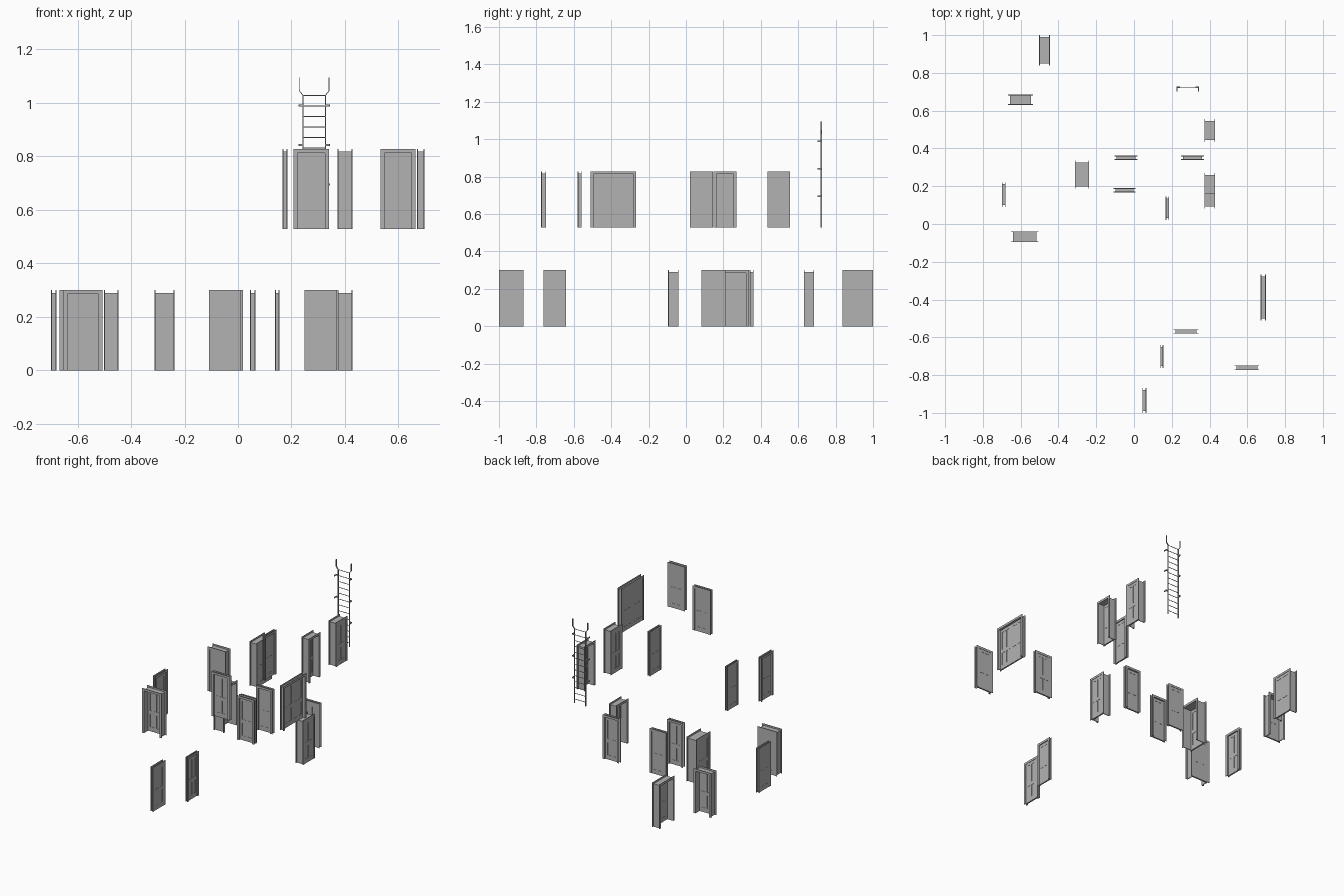
import bpy, bmesh
from mathutils import Vector, Matrix

if "Cube" in bpy.data.objects:
    bpy.data.objects.remove(bpy.data.objects["Cube"])

CASING, INSET, JAMB, TRIM = 0.015, 0.0105, 0.0045, 0.004
HEIGHT = 0.30

# dark grey used everywhere
grey = bpy.data.materials.new("dark_grey")
grey.diffuse_color = (0.45, 0.45, 0.45, 1)
grey.use_nodes = True
grey.node_tree.nodes["Principled BSDF"].inputs["Base Color"].default_value = grey.diffuse_color


def make_object(name, bm):
    mesh = bpy.data.meshes.new(name)
    bm.to_mesh(mesh)
    bm.free()
    mesh.materials.append(grey)
    ob = bpy.data.objects.new(name, mesh)
    bpy.context.collection.objects.link(ob)
    return ob


def add_box(bm, lo, hi):
    lo, hi = Vector(lo), Vector(hi)
    size = hi - lo
    m = Matrix.Translation((lo + hi) / 2) @ Matrix.Diagonal((abs(size.x), abs(size.y), abs(size.z), 1))
    bmesh.ops.create_cube(bm, size=1, matrix=m)


def add_profile(bm, outline, d0, d1, put):
    # extrude an outline (along, z) through the wall depth
    front = [bm.verts.new(put(a, d0, z)) for a, z in outline]
    face = bm.faces.new(front)
    ext = bmesh.ops.extrude_face_region(bm, geom=[face])
    move = Vector(put(0, d1, 0)) - Vector(put(0, d0, 0))
    bmesh.ops.translate(bm, vec=move, verts=[g for g in ext["geom"] if isinstance(g, bmesh.types.BMVert)])
    bmesh.ops.recalc_face_normals(bm, faces=bm.faces)


def arch(a0, a1, z0, z1, w, wt):
    # upside-down U outline, open at the floor
    return [(a0, z0), (a0, z1), (a1, z1), (a1, z0), (a1 - w, z0),
            (a1 - w, z1 - wt), (a0 + w, z1 - wt), (a0 + w, z0)]


def door(name, along_x, a0, a1, d0, d1, z0, side, leaves=1):
    def put(a, d, z):
        return (a, d, z) if along_x else (d, a, z)
    z1 = z0 + HEIGHT

    # casing on both wall faces, plus the jamb lining between them
    bm = bmesh.new()
    for d in (d0, d1 - TRIM):
        add_profile(bm, arch(a0, a1, z0, z1, CASING, CASING), d, d + TRIM, put)
    add_profile(bm, arch(a0 + INSET, a1 - INSET, z0, z1 - INSET, JAMB, JAMB),
                d0 + TRIM, d1 - TRIM, put)
    make_object(name + "_frame", bm)

    # door leaf: stiles, rails and thin recessed panels, close to one face
    bm = bmesh.new()
    t = min(0.010, (d1 - d0) * 0.55)
    s0 = d1 - TRIM / 2 - t if side > 0 else d0 + TRIM / 2
    s1 = s0 + t

    def part(p0, p1, q0, q1, inset=0):
        add_box(bm, put(p0, s0 + inset, q0), put(p1, s1 - inset, q1))
    left, right, top = a0 + CASING, a1 - CASING, z1 - CASING
    width = (right - left) / leaves
    rails = [(z0, z0 + 0.03), (z0 + 0.115, z0 + 0.14), (top - 0.02, top)]
    for k in range(leaves):
        l, r = left + k * width, left + (k + 1) * width
        s = 0.015
        mid = (l + r) / 2
        stiles = [(l, l + s), (mid - s / 2.5, mid + s / 2.5), (r - s, r)]
        part(*stiles[0], z0, top)
        part(*stiles[2], z0, top)
        for q in rails:
            part(l + s, r - s, *q)
        for low, high in zip(rails, rails[1:]):
            part(*stiles[1], low[1], high[0])
        part(l + s, r - s, z0 + 0.03, top - 0.02, 0.0015)
    make_object(name + "_leaf", bm)


LOW, UP = 0.0, 0.528
# name, spans x?, span, depth, floor height, side of leaf, leaves
doors = [
    ("lower_back_left_door", False, 0.838, 1.0, -0.502, -0.446, LOW, 1),
    ("lower_left_rear_door", True, -0.668, -0.536, 0.63, 0.685, LOW, -1),
    ("upper_right_rear_door", False, 0.435, 0.555, 0.372, 0.429, UP, 1),
    ("lower_middle_rear_door", True, -0.103, 0.018, 0.34, 0.362, LOW, 1),
    ("lower_right_rear_door", True, 0.249, 0.37, 0.34, 0.362, LOW, -1),
    ("lower_deep_passage_door", False, 0.187, 0.337, -0.313, -0.238, LOW, -1),
    ("lower_middle_door", True, -0.109, 0.009, 0.168, 0.19, LOW, -1),
    ("lower_right_door", False, 0.082, 0.212, 0.372, 0.429, LOW, 1),
    ("upper_right_door", False, 0.148, 0.27, 0.372, 0.429, UP, -1),
    ("lower_far_left_door", False, 0.09, 0.221, -0.70, -0.679, LOW, -1),
    ("upper_middle_door", False, 0.021, 0.145, 0.167, 0.186, UP, -1),
    ("lower_left_door", True, -0.652, -0.506, -0.096, -0.039, LOW, 1),
    ("upper_double_door", False, -0.51, -0.267, 0.67, 0.698, UP, -1, 2),
    ("upper_front_door", True, 0.208, 0.341, -0.58, -0.558, UP, 1),
    ("lower_front_middle_door", False, -0.762, -0.641, 0.139, 0.156, LOW, -1),
    ("upper_front_right_door", True, 0.533, 0.663, -0.774, -0.748, UP, 1),
    ("lower_front_door", False, -1.0, -0.868, 0.044, 0.065, LOW, 1),
]
for d in doors:
    door(*d)

# wall ladder
CX, LY, HALF = 0.285, 0.724, 0.042


def facing(a, d, z):
    return (a, d, z)


for sx, tag in ((-1, "left"), (1, "right")):
    # flat-bar rail with flared hand grip
    bm = bmesh.new()
    path = [(HALF, 0.528), (HALF, 1.028), (0.056, 1.046), (0.056, 1.094)]
    outline = [(CX + sx * (a - 0.0018), z) for a, z in path]
    outline += [(CX + sx * (a + 0.0018), z) for a, z in reversed(path)]
    add_profile(bm, outline, LY - 0.004, LY + 0.004, facing)
    make_object("ladder_rail_" + tag, bm)
    # stand-off brackets with wall plates
    bm = bmesh.new()
    for z in (0.695, 0.842, 0.99):
        xs = sorted((CX + sx * HALF, CX + sx * 0.059))
        add_box(bm, (xs[0], LY - 0.003, z - 0.004), (xs[1], LY + 0.003, z + 0.004))
        xs = sorted((CX + sx * 0.055, CX + sx * 0.059))
        add_box(bm, (xs[0], 0.702, z - 0.004), (xs[1], LY - 0.003, z + 0.004))
    make_object("ladder_brackets_" + tag, bm)

# round rungs
for i in range(13):
    z = 1.028 - i * 0.0395
    bm = bmesh.new()
    bmesh.ops.create_cone(bm, cap_ends=True, segments=8, radius1=0.002, radius2=0.002, depth=2 * HALF,
                          matrix=Matrix.Translation((CX, LY, z)) @ Matrix.Rotation(1.5707963, 4, "Y"))
    make_object("ladder_rung", bm)
